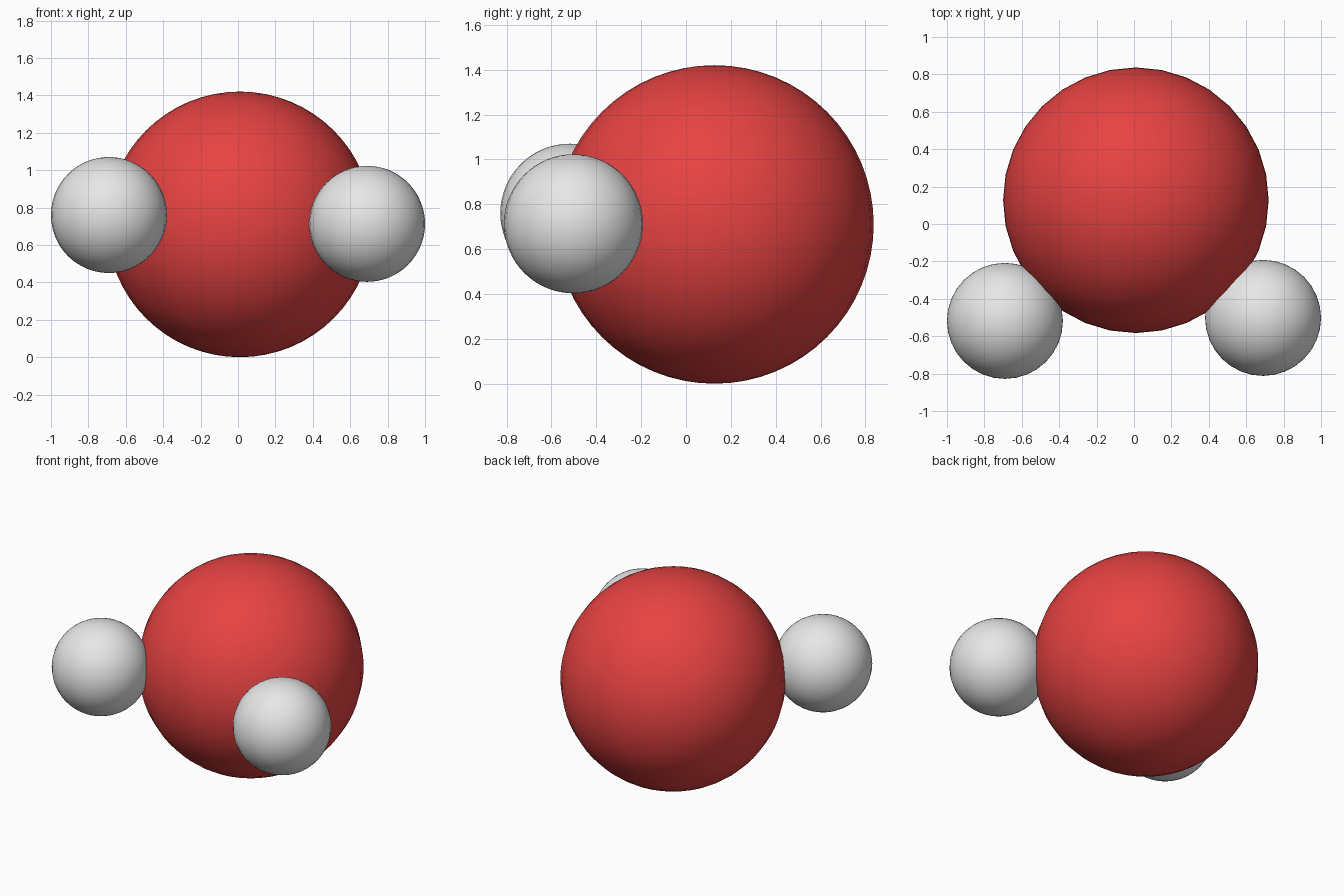
import bpy

if "Cube" in bpy.data.objects:
    bpy.data.objects.remove(bpy.data.objects["Cube"])


def material(name, color):
    m = bpy.data.materials.new(name)
    m.diffuse_color = (*color, 1)
    m.use_nodes = True
    m.node_tree.nodes["Principled BSDF"].inputs["Base Color"].default_value = m.diffuse_color
    return m


red = material("red", (0.8, 0.055, 0.055))
light_grey = material("light grey", (0.8, 0.8, 0.8))


def ball(name, center, radius, mat):
    bpy.ops.mesh.primitive_uv_sphere_add(segments=32, ring_count=32,
                                         radius=radius, location=center)
    ob = bpy.context.object
    ob.name = name
    ob.data.materials.append(mat)
    bpy.ops.object.shade_smooth()


# Large central atom
ball("oxygen_atom", (0.01, 0.127, 0.71), 0.71, red)

# Two small atoms sunk into its front
ball("left_hydrogen_atom", (-0.69, -0.518, 0.76), 0.31, light_grey)
ball("right_hydrogen_atom", (0.69, -0.502, 0.713), 0.31, light_grey)
